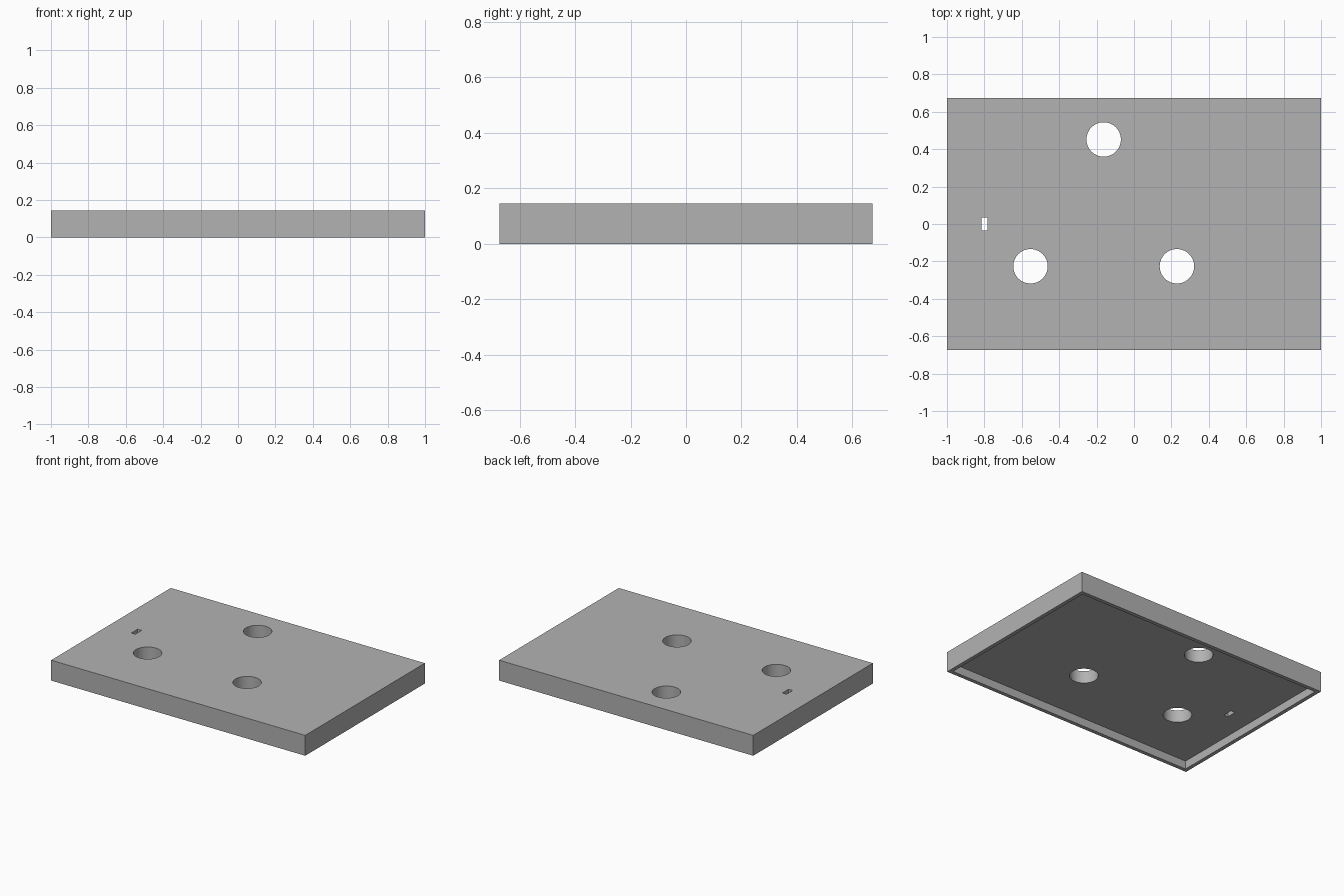
import bpy
import math

if "Cube" in bpy.data.objects:
    bpy.data.objects.remove(bpy.data.objects["Cube"], do_unlink=True)

# Overall sizes
LENGTH, WIDTH, HEIGHT = 2.0, 1.345, 0.145
RIM, RECESS = 0.027, 0.058
HOLE_RADIUS, RING_RADIUS, RING_X = 0.092, 0.452, -0.162

grey = bpy.data.materials.new("plain grey")
grey.use_nodes = True
colour = (0.448, 0.448, 0.448, 1)
grey.diffuse_color = colour
grey.node_tree.nodes["Principled BSDF"].inputs["Base Color"].default_value = colour


def box(name, size, centre):
    bpy.ops.mesh.primitive_cube_add(size=1, location=centre)
    ob = bpy.context.object
    ob.name = name
    ob.scale = size
    bpy.ops.object.transform_apply(location=False, rotation=False, scale=True)
    ob.data.materials.append(grey)
    return ob


def cut(target, cutter):
    """Subtract the cutter from the target and discard it."""
    cutter.hide_render = True
    mod = target.modifiers.new("cut", "BOOLEAN")
    mod.operation = "DIFFERENCE"
    mod.solver = "EXACT"
    mod.object = cutter
    bpy.context.view_layer.objects.active = target
    bpy.ops.object.modifier_apply(modifier=mod.name)
    bpy.data.objects.remove(cutter, do_unlink=True)


# Tray-like plate, open underneath
plate = box("cover_plate", (LENGTH, WIDTH, HEIGHT), (0, 0, HEIGHT / 2))
cut(plate, box("recess_cutter", (LENGTH - 2 * RIM, WIDTH - 2 * RIM, 2 * RECESS), (0, 0, 0)))

# Three round holes, evenly spaced on a ring
for i in range(3):
    a = math.radians(90 + 120 * i)
    bpy.ops.mesh.primitive_cylinder_add(
        vertices=64, radius=HOLE_RADIUS, depth=1,
        location=(RING_X + RING_RADIUS * math.cos(a), RING_RADIUS * math.sin(a), 0))
    hole = bpy.context.object
    hole.name = "hole_cutter"
    hole.data.materials.append(grey)
    cut(plate, hole)

# Small slot near the right-hand end
cut(plate, box("slot_cutter", (0.032, 0.07, 1), (-0.799, 0, 0)))

# Smooth hole walls, crisp edges
bpy.ops.object.select_all(action="DESELECT")
plate.select_set(True)
bpy.context.view_layer.objects.active = plate
bpy.ops.object.shade_smooth_by_angle(angle=math.radians(30))
